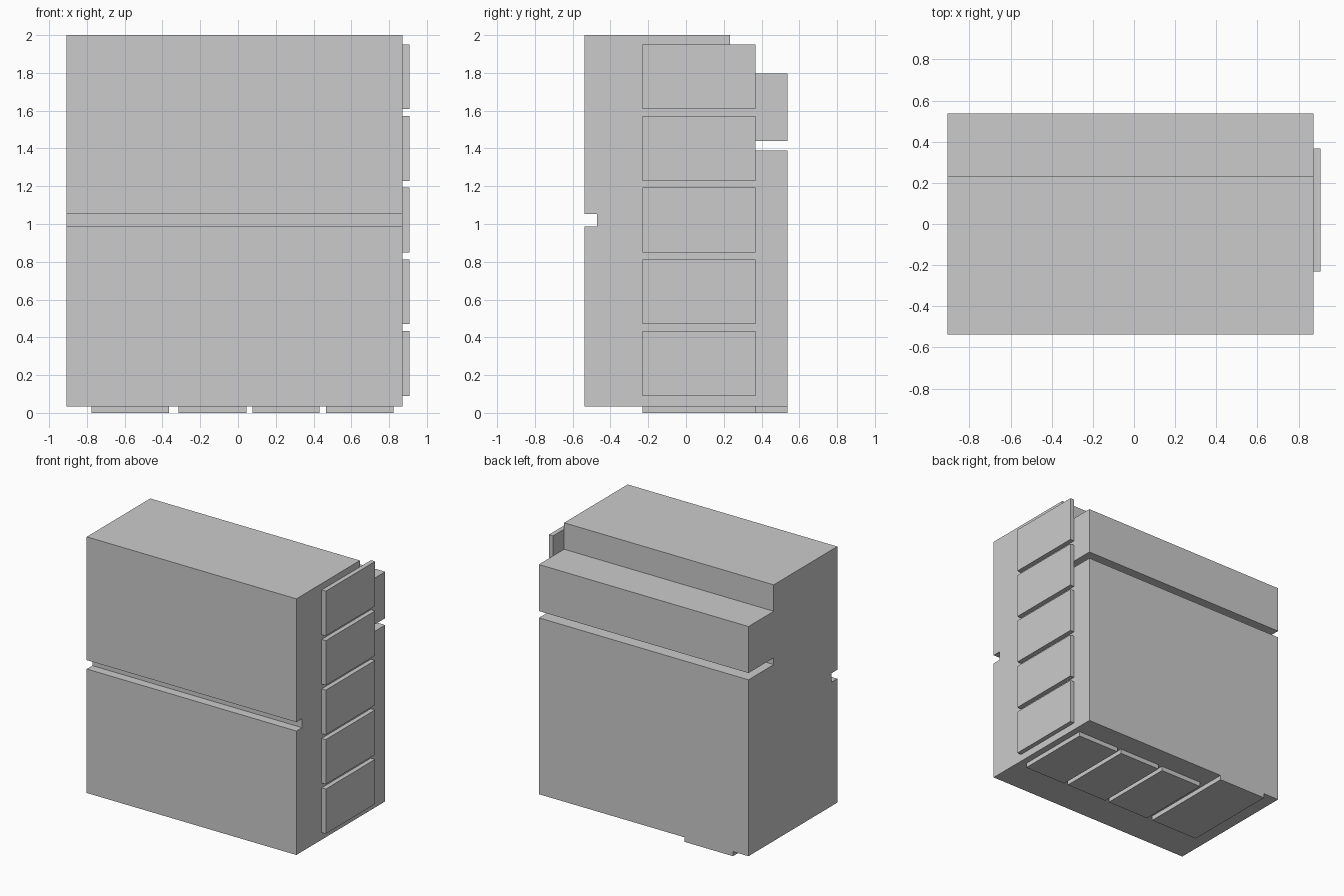
import bpy, bmesh

if "Cube" in bpy.data.objects:
    bpy.data.objects.remove(bpy.data.objects["Cube"])


def extrude_profile(name, profile, x0, x1):
    """Extrude a closed (y, z) outline along x."""
    bm = bmesh.new()
    face = bm.faces.new([bm.verts.new((x0, y, z)) for y, z in profile])
    ext = bmesh.ops.extrude_face_region(bm, geom=[face])
    moved = [v for v in ext["geom"] if isinstance(v, bmesh.types.BMVert)]
    bmesh.ops.translate(bm, vec=(x1 - x0, 0, 0), verts=moved)
    bmesh.ops.recalc_face_normals(bm, faces=bm.faces)
    mesh = bpy.data.meshes.new(name)
    bm.to_mesh(mesh)
    bm.free()
    obj = bpy.data.objects.new(name, mesh)
    bpy.context.collection.objects.link(obj)
    return obj


def box(name, x, y, z):
    outline = [(y[0], z[0]), (y[1], z[0]), (y[1], z[1]), (y[0], z[1])]
    return extrude_profile(name, outline, *x)


# Main block: stepped top at the back, deep back groove, shallow front groove
body_outline = [
    (-0.538, 0.035), (0.538, 0.035),
    (0.538, 1.388), (0.232, 1.388), (0.232, 1.44), (0.538, 1.44),
    (0.538, 1.797), (0.232, 1.797), (0.232, 2.0), (-0.538, 2.0),
    (-0.538, 1.054), (-0.47, 1.054), (-0.47, 0.986), (-0.538, 0.986),
]
extrude_profile("body", body_outline, -0.907, 0.872)

# Column of raised panels on the right side
for i in range(5):
    z = 0.09 + i * 0.3795
    box(f"side_panel_{i + 1}", (0.872, 0.907), (-0.231, 0.367), (z, z + 0.343))

# Row of raised panels underneath; the leftmost one runs to the back edge
bottom_panels = [(-0.775, -0.365, 0.538), (-0.315, 0.044, 0.367),
                 (0.077, 0.431, 0.367), (0.465, 0.822, 0.367)]
for i, (x0, x1, back) in enumerate(bottom_panels):
    box(f"bottom_panel_{i + 1}", (x0, x1), (-0.231, back), (0.0, 0.035))
